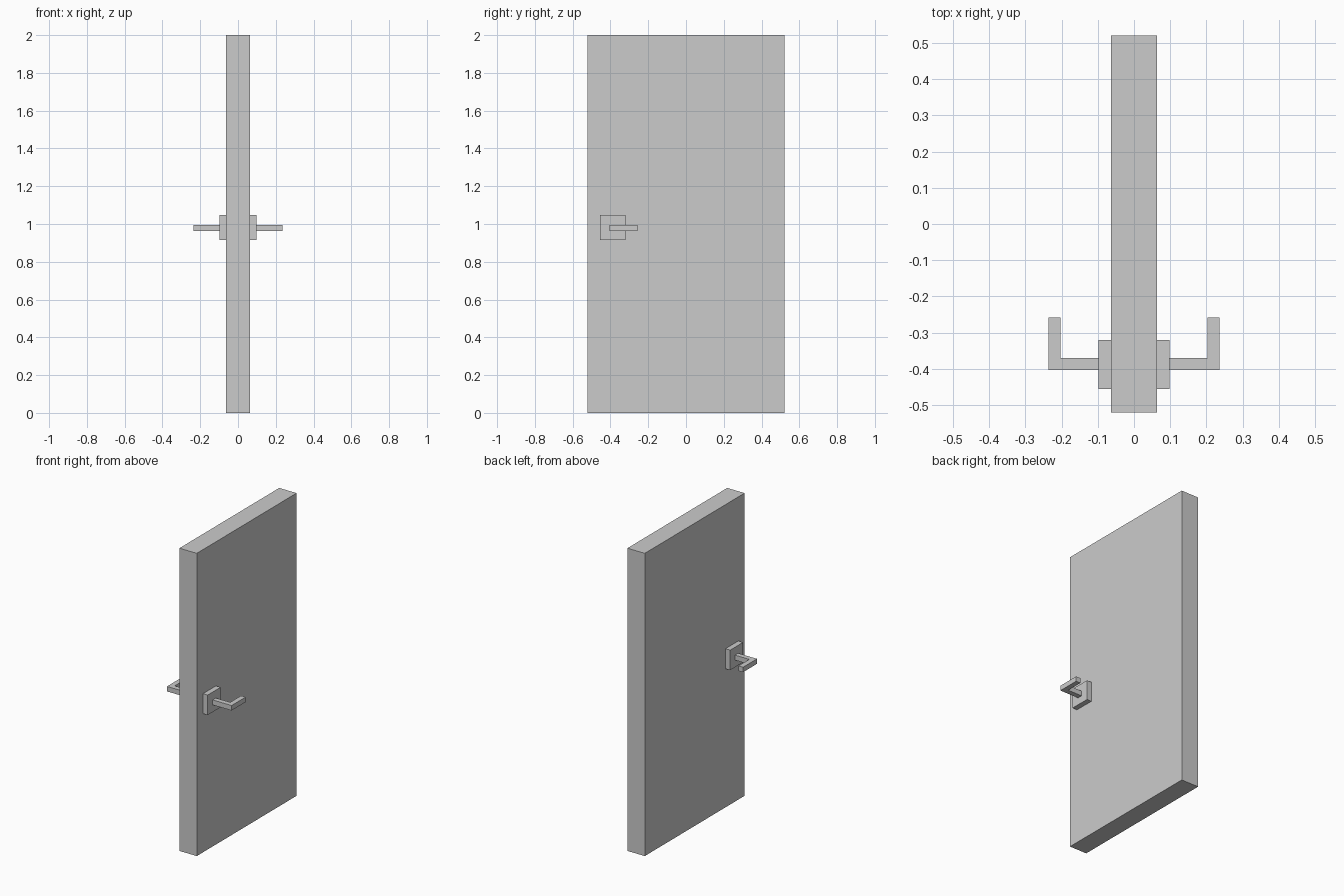
import bpy, bmesh

if "Cube" in bpy.data.objects:
    bpy.data.objects.remove(bpy.data.objects["Cube"])


def prism(name, profile, z0, z1):
    """Extrude a flat XY profile from z0 up to z1."""
    bm = bmesh.new()
    face = bm.faces.new([bm.verts.new((x, y, z0)) for x, y in profile])
    top = bmesh.ops.extrude_face_region(bm, geom=[face])["geom"]
    verts = [g for g in top if isinstance(g, bmesh.types.BMVert)]
    bmesh.ops.translate(bm, verts=verts, vec=(0, 0, z1 - z0))
    bmesh.ops.recalc_face_normals(bm, faces=bm.faces)
    mesh = bpy.data.meshes.new(name)
    bm.to_mesh(mesh)
    bm.free()
    obj = bpy.data.objects.new(name, mesh)
    bpy.context.collection.objects.link(obj)
    return obj


def rect(x0, x1, y0, y1):
    return [(x0, y0), (x1, y0), (x1, y1), (x0, y1)]


T = 0.0635  # half thickness of the door

# Door slab
prism("door_panel", rect(-T, T, -0.521, 0.521), 0, 2)

# Square backing plate and L-shaped lever, mirrored to both faces
plate = prism("handle_plate", rect(T, 0.098, -0.456, -0.321), 0.916, 1.048)
lever = prism("handle_lever", [(0.098, -0.404), (0.236, -0.404), (0.236, -0.258),
                               (0.203, -0.258), (0.203, -0.371), (0.098, -0.371)],
              0.963, 0.996)
for part in (plate, lever):
    part.modifiers.new("both_sides", "MIRROR").use_axis = (True, False, False)
